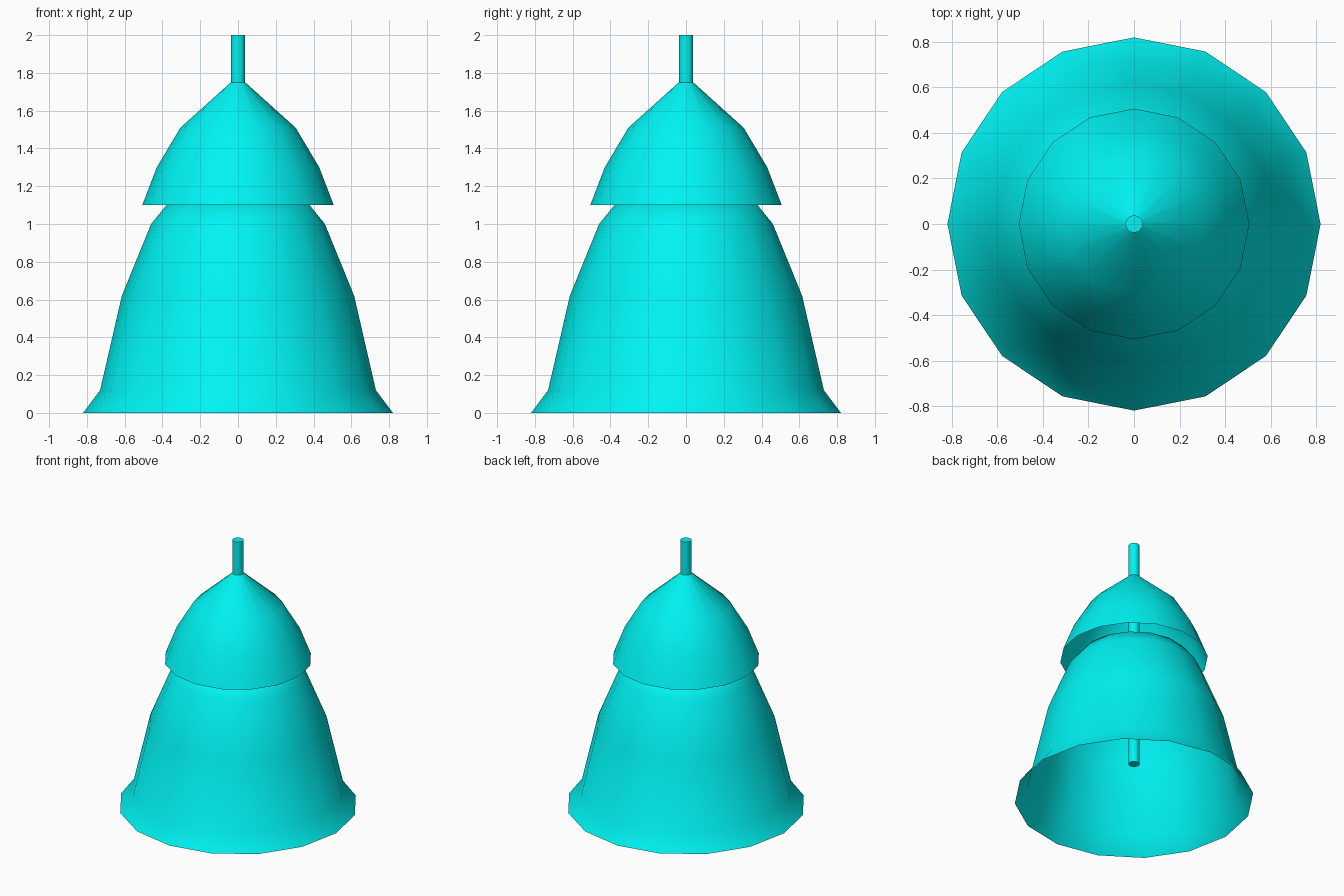
import bpy, bmesh, math

if "Cube" in bpy.data.objects:
    bpy.data.objects.remove(bpy.data.objects["Cube"])

SIDES = 16
mat = bpy.data.materials.new("cyan")
mat.diffuse_color = (0.0, 0.9, 0.9, 1)
mat.use_nodes = True
mat.node_tree.nodes["Principled BSDF"].inputs["Base Color"].default_value = mat.diffuse_color


def lathe(name, profile, cap=False):
    """Spin (radius, z) points about z into an open shell, optionally capped."""
    bm = bmesh.new()
    rings = [[bm.verts.new((r * math.cos(2 * math.pi * i / SIDES),
                            r * math.sin(2 * math.pi * i / SIDES), z))
              for i in range(SIDES)] for r, z in profile]
    for a, b in zip(rings, rings[1:]):
        for i in range(SIDES):
            j = (i + 1) % SIDES
            bm.faces.new((a[i], a[j], b[j], b[i])).smooth = True
    if cap:
        bm.faces.new(rings[0][::-1])
        bm.faces.new(rings[-1])
        for ring in (rings[0], rings[-1]):
            for i in range(SIDES):
                bm.edges.get((ring[i], ring[(i + 1) % SIDES])).smooth = False
    mesh = bpy.data.meshes.new(name)
    bm.to_mesh(mesh)
    bm.free()
    mesh.materials.append(mat)
    obj = bpy.data.objects.new(name, mesh)
    bpy.context.collection.objects.link(obj)
    return obj


# Large hollow bell, open below
lathe("lower_bell", [(0.82, 0), (0.73, 0.12), (0.615, 0.62), (0.46, 1.0),
                     (0.375, 1.105), (0.038, 1.14)])

# Small hollow bell, open below
lathe("upper_bell", [(0.507, 1.1), (0.43, 1.3), (0.305, 1.51), (0.038, 1.75)])

# Rod running through both bells
lathe("centre_rod", [(0.038, 0.27), (0.038, 2.0)], cap=True)
